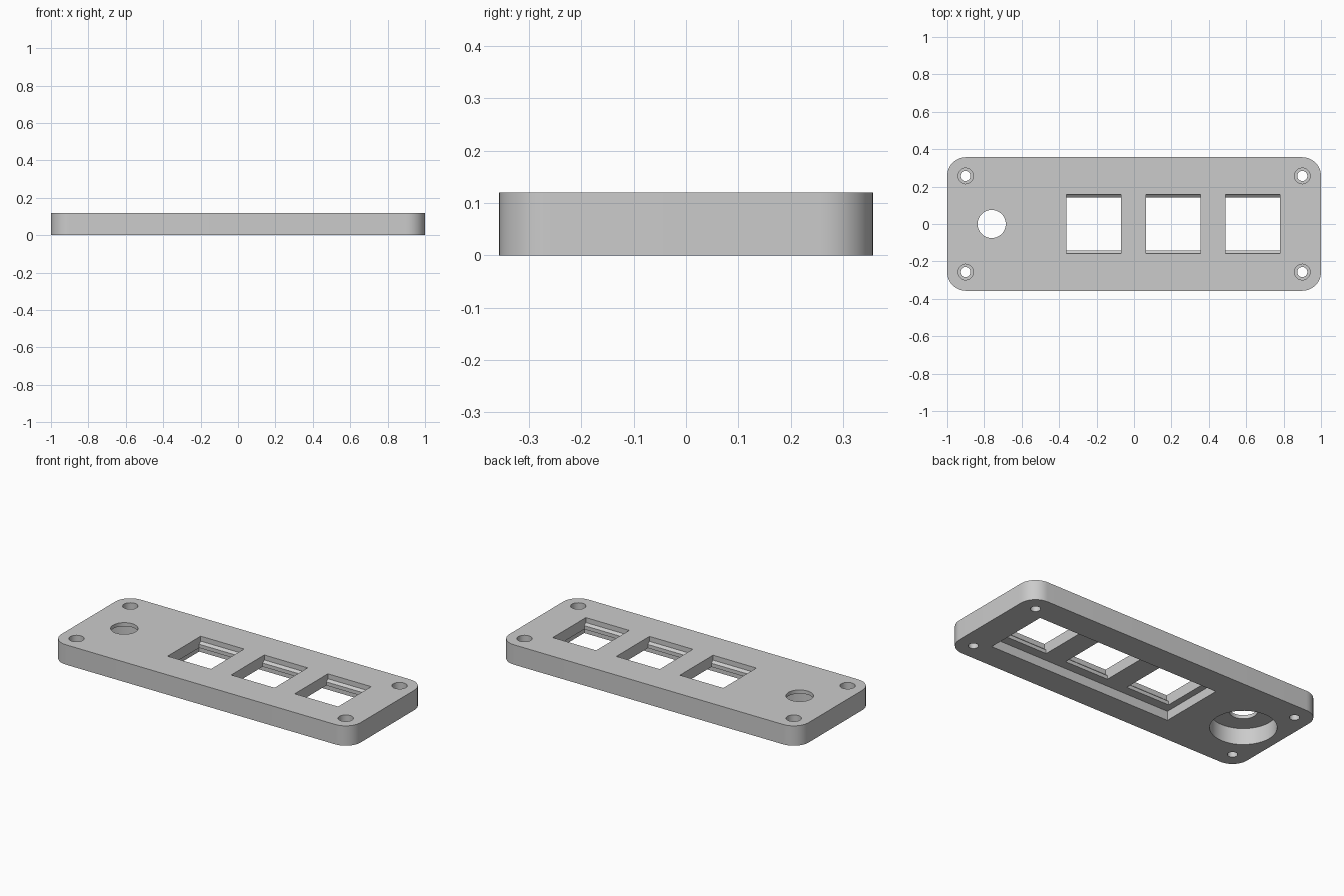
import bpy, bmesh, math
from mathutils import Vector

if "Cube" in bpy.data.objects:
    bpy.data.objects.remove(bpy.data.objects["Cube"])


def prism(name, base, offset):
    """Solid made by sweeping a closed planar outline along an offset."""
    bm = bmesh.new()
    face = bm.faces.new([bm.verts.new(p) for p in base])
    swept = bmesh.ops.extrude_face_region(bm, geom=[face])
    verts = [g for g in swept["geom"] if isinstance(g, bmesh.types.BMVert)]
    bmesh.ops.translate(bm, verts=verts, vec=Vector(offset))
    bmesh.ops.recalc_face_normals(bm, faces=bm.faces)
    mesh = bpy.data.meshes.new(name)
    bm.to_mesh(mesh)
    bm.free()
    ob = bpy.data.objects.new(name, mesh)
    bpy.context.collection.objects.link(ob)
    return ob


def arc(x, y, z, r, start, sweep, n):
    return [(x + r * math.cos(start + sweep * i / n),
             y + r * math.sin(start + sweep * i / n), z) for i in range(n)]


def cylinder(name, x, y, r, z0, z1):
    return prism(name, arc(x, y, z0, r, 0, math.tau, 48), (0, 0, z1 - z0))


W, D, H, R = 1.0, 0.357, 0.12, 0.1

# Plate with rounded corners
outline = []
for i, (sx, sy) in enumerate([(1, 1), (-1, 1), (-1, -1), (1, -1)]):
    outline += arc(sx * (W - R), sy * (D - R), 0, R, i * math.pi / 2, math.pi / 2, 12)
    a = (i + 1) * math.pi / 2
    outline.append((sx * (W - R) + R * math.cos(a), sy * (D - R) + R * math.sin(a), 0))
plate = prism("panel_plate", outline, (0, 0, H))

cutters = []

# Shared rectangular recess on the underside
x0, x1, y = -0.4, 0.82, 0.2
cutters.append(prism("rear_recess_cutter",
                     [(x0, -y, -0.05), (x1, -y, -0.05), (x1, y, -0.05), (x0, y, -0.05)],
                     (0, 0, 0.105)))

# Three windows with a narrower retaining lip at the lower part
half = [(0.143, 0.03), (0.143, 0.077), (0.158, 0.09), (0.158, 0.17)]
section = half + [(-py, pz) for py, pz in reversed(half)]
for cx in (-0.215, 0.21, 0.635):
    cutters.append(prism("window_cutter",
                         [(cx - 0.145, py, pz) for py, pz in section], (0.29, 0, 0)))

# Round port: small hole on top, wide pocket below
cutters.append(cylinder("port_pocket_cutter", -0.76, 0, 0.18, -0.05, 0.098))
cutters.append(cylinder("port_hole_cutter", -0.76, 0, 0.075, 0.05, 0.17))

# Counterbored screw holes in the corners
for sx in (-1, 1):
    for sy in (-1, 1):
        px, py = sx * 0.9, sy * 0.257
        cutters.append(cylinder("screw_hole_cutter", px, py, 0.027, -0.05, 0.1))
        cutters.append(cylinder("screw_head_cutter", px, py, 0.042, 0.06, 0.17))

# Cut everything out of the plate
bpy.context.view_layer.objects.active = plate
plate.select_set(True)
for c in cutters:
    c.hide_render = True
    m = plate.modifiers.new(c.name, "BOOLEAN")
    m.operation, m.solver, m.object = "DIFFERENCE", "EXACT", c
    bpy.ops.object.modifier_apply(modifier=m.name)
    bpy.data.objects.remove(c)

bpy.ops.object.shade_smooth_by_angle(angle=math.radians(30))
